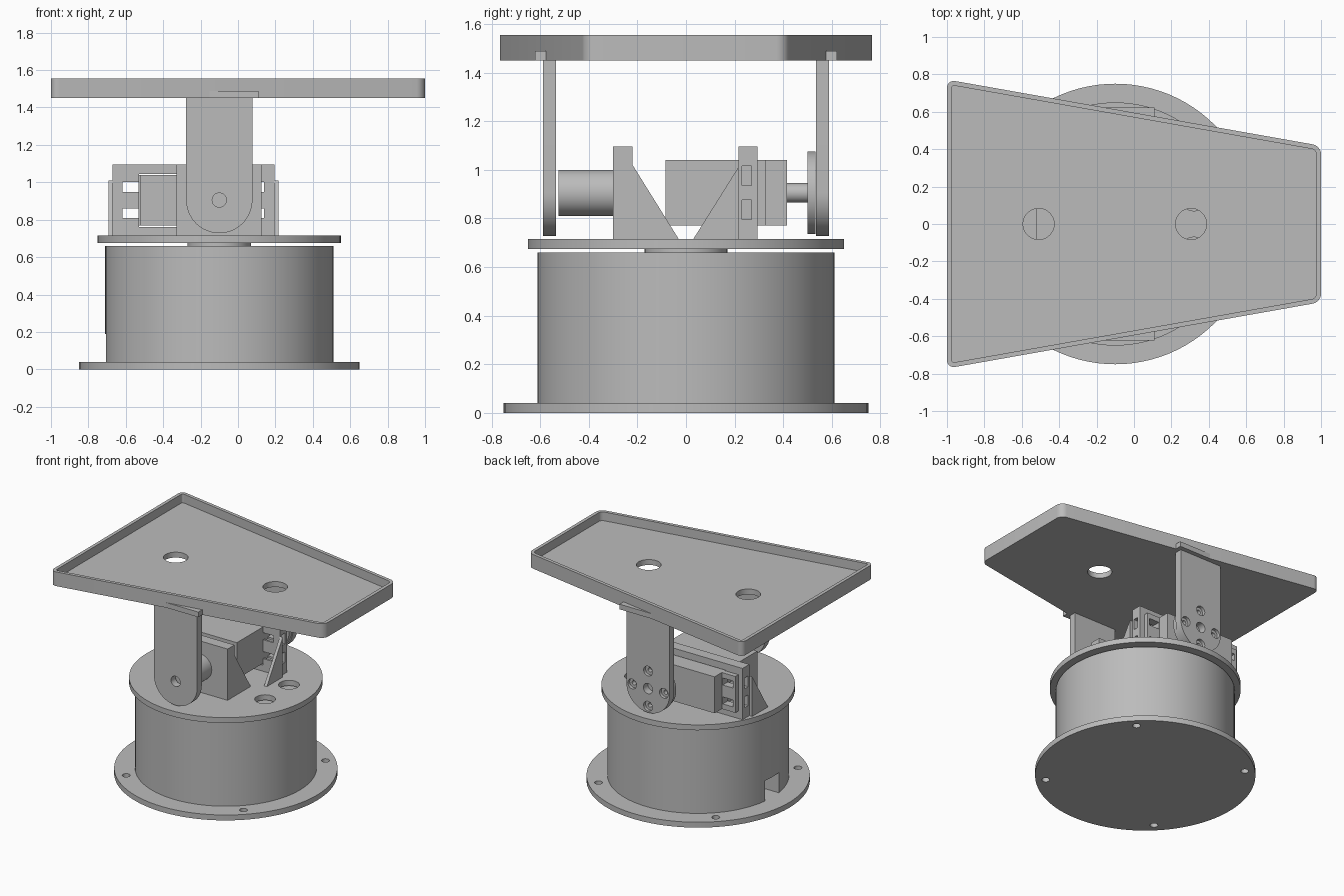
import bpy, bmesh, math
from mathutils import Matrix, Vector

if "Cube" in bpy.data.objects:
    bpy.data.objects.remove(bpy.data.objects["Cube"], do_unlink=True)

CX = -0.1          # turning axis of the base
PIVOT = 0.905      # height of the tilt axis

grey = bpy.data.materials.new("plain grey")
grey.use_nodes = True
COLOUR = (0.5, 0.5, 0.5, 1)
grey.diffuse_color = COLOUR
grey.node_tree.nodes["Principled BSDF"].inputs["Base Color"].default_value = COLOUR


def finish(name, bm):
    bmesh.ops.recalc_face_normals(bm, faces=bm.faces)
    mesh = bpy.data.meshes.new(name)
    bm.to_mesh(mesh)
    bm.free()
    mesh.materials.append(grey)
    obj = bpy.data.objects.new(name, mesh)
    bpy.context.collection.objects.link(obj)
    return obj


def box(name, x, y, z):
    bm = bmesh.new()
    bmesh.ops.create_cube(bm, size=1)
    for v in bm.verts:
        v.co = [(a + b) / 2 + c * (b - a) for c, (a, b) in zip(v.co, (x, y, z))]
    return finish(name, bm)


def cylinder(name, r, centre, lo, hi, axis="z", sides=64):
    """Cylinder along z at (x, y), or along y at (x, z)."""
    bm = bmesh.new()
    bmesh.ops.create_cone(bm, cap_ends=True, segments=sides, radius1=r, radius2=r, depth=hi - lo)
    mid = (lo + hi) / 2
    if axis == "y":
        bm.transform(Matrix.Rotation(math.pi / 2, 4, "X"))
        at = (centre[0], mid, centre[1])
    else:
        at = (centre[0], centre[1], mid)
    bm.transform(Matrix.Translation(at))
    return finish(name, bm)


def prism(name, pts, lo, hi, axis):
    """Extrude a 2D profile along x (y, z points) or y (x, z points)."""
    bm = bmesh.new()
    place = (lambda p: (lo, p[0], p[1])) if axis == "x" else (lambda p: (p[0], lo, p[1]))
    face = bm.faces.new([bm.verts.new(place(p)) for p in pts])
    new = bmesh.ops.extrude_face_region(bm, geom=[face])["geom"]
    step = Vector((hi - lo, 0, 0)) if axis == "x" else Vector((0, hi - lo, 0))
    bmesh.ops.translate(bm, vec=step, verts=[v for v in new if isinstance(v, bmesh.types.BMVert)])
    return finish(name, bm)


def cut(obj, *cutters):
    bpy.context.view_layer.objects.active = obj
    for c in cutters:
        mod = obj.modifiers.new("cut", "BOOLEAN")
        mod.operation, mod.solver, mod.object = "DIFFERENCE", "EXACT", c
        bpy.ops.object.modifier_apply(modifier=mod.name)
        bpy.data.objects.remove(c, do_unlink=True)


# Base flange with four screw holes on the diagonals
flange = cylinder("base_flange", 0.75, (CX, 0), 0, 0.04, sides=96)
for k in range(4):
    a = math.radians(45 + 90 * k)
    cut(flange, cylinder("hole", 0.027, (CX + 0.68 * math.cos(a), 0.68 * math.sin(a)), -0.1, 0.1, sides=24))

# Drum with a cable notch, neck and turntable
drum = cylinder("drum", 0.61, (CX, 0), 0.04, 0.66, sides=96)
cut(drum, box("notch", (-0.8, -0.5), (-0.08, 0.08), (0.03, 0.19)))
cylinder("neck", 0.17, (CX, 0), 0.66, 0.68)
turntable = cylinder("turntable", 0.65, (CX, 0), 0.675, 0.715, sides=96)
for s in (-1, 1):
    cut(turntable, cylinder("hole", 0.07, (0.32, 0.14 * s), 0.6, 0.8, sides=32))

# Front pivot support
box("front_support", (-0.33, 0.125), (-0.30, -0.22), (0.715, 1.095))
front_gusset = [(-0.22, 0.715), (-0.03, 0.715), (-0.22, 1.02)]
for x in (-0.33, 0.1):
    prism("front_gusset", front_gusset, x, x + 0.025, "x")
cylinder("front_pivot", 0.095, (CX, PIVOT), -0.525, -0.30, "y")

# Rear motor bracket: opening, screw slots and side pockets
bracket = box("motor_bracket", (-0.67, 0.195), (0.215, 0.295), (0.715, 1.095))
cut(bracket, box("opening", (-0.53, 0.055), (0.1, 0.4), (0.76, 1.045)))
motor_flange = box("motor_flange", (-0.635, 0.155), (0.295, 0.33), (0.77, 1.04))
for z in (0.835, 0.975):
    cut(bracket, box("pocket", (-0.8, 0.4), (0.23, 0.27), (z - 0.04, z + 0.04)))
    for x in (-0.575, 0.097):
        for part in (bracket, motor_flange):
            cut(part, box("slot", (x - 0.043, x + 0.043), (0.1, 0.4), (z - 0.026, z + 0.026)))
rear_gusset = [(0.215, 0.715), (0.03, 0.715), (0.215, 1.01)]
for x in (-0.693, 0.193):
    prism("rear_gusset", rear_gusset, x, x + 0.023, "x")

# Motor, shaft and horn
box("motor_body", (-0.525, 0.05), (-0.085, 0.415), (0.77, 1.04))
cylinder("motor_shaft", 0.04, (CX, PIVOT), 0.415, 0.50, "y", 32)
cylinder("motor_horn", 0.17, (CX, PIVOT), 0.50, 0.533, "y")

# Tilt arms with round lower ends, and the tabs that hold them to the tray
R = 0.177
profile = [(CX + R * math.cos(a), PIVOT + R * math.sin(a))
           for a in (math.pi + math.pi * i / 32 for i in range(33))]
profile += [(CX + R, 1.455), (CX - R, 1.455)]
for name, s in (("front", -1), ("rear", 1)):
    y0, y1 = sorted((0.534 * s, 0.588 * s))
    arm = prism(name + "_arm", profile, y0, y1, "y")
    cut(arm, cylinder("hole", 0.038, (CX, PIVOT), y0 - 0.1, y1 + 0.1, "y", 32))
    if s > 0:
        for k in range(4):
            a = math.pi / 2 * k
            at = (CX + 0.13 * math.cos(a), PIVOT + 0.13 * math.sin(a))
            cut(arm, cylinder("bore", 0.036, at, 0.565, 0.7, "y", 24),
                cylinder("hole", 0.016, at, 0.4, 0.7, "y", 16))
    box(name + "_tab", (-0.31, 0.11), sorted((0.534 * s, 0.622 * s)), (1.45, 1.488))

# Tapered tray with rounded corners, raised rim and two holes
bm = bmesh.new()
corners = [(-1, -0.772), (1, -0.418), (1, 0.418), (-1, 0.772)]
bm.faces.new([bm.verts.new((x, y, 1.45)) for x, y in corners])
bmesh.ops.bevel(bm, geom=bm.verts[:], offset=0.045, segments=6, profile=0.5, affect="VERTICES")
new = bmesh.ops.extrude_face_region(bm, geom=bm.faces[:])["geom"]
bmesh.ops.translate(bm, vec=(0, 0, 0.105), verts=[v for v in new if isinstance(v, bmesh.types.BMVert)])
top = next(f for f in new if isinstance(f, bmesh.types.BMFace))
bmesh.ops.recalc_face_normals(bm, faces=bm.faces)
bmesh.ops.inset_region(bm, faces=[top], thickness=0.025)
floor = bmesh.ops.extrude_discrete_faces(bm, faces=[top])["faces"][0]
bmesh.ops.translate(bm, vec=(0, 0, -0.065), verts=floor.verts[:])
tray = finish("tray", bm)
for x in (-0.51, 0.305):
    cut(tray, cylinder("hole", 0.083, (x, 0), 1.3, 1.7, sides=48))

# Smooth round walls, keep edges sharp
for obj in bpy.data.objects:
    if obj.type == "MESH" and grey.name in obj.data.materials:
        bpy.ops.object.select_all(action="DESELECT")
        obj.select_set(True)
        bpy.context.view_layer.objects.active = obj
        bpy.ops.object.shade_smooth_by_angle(angle=math.radians(30))
